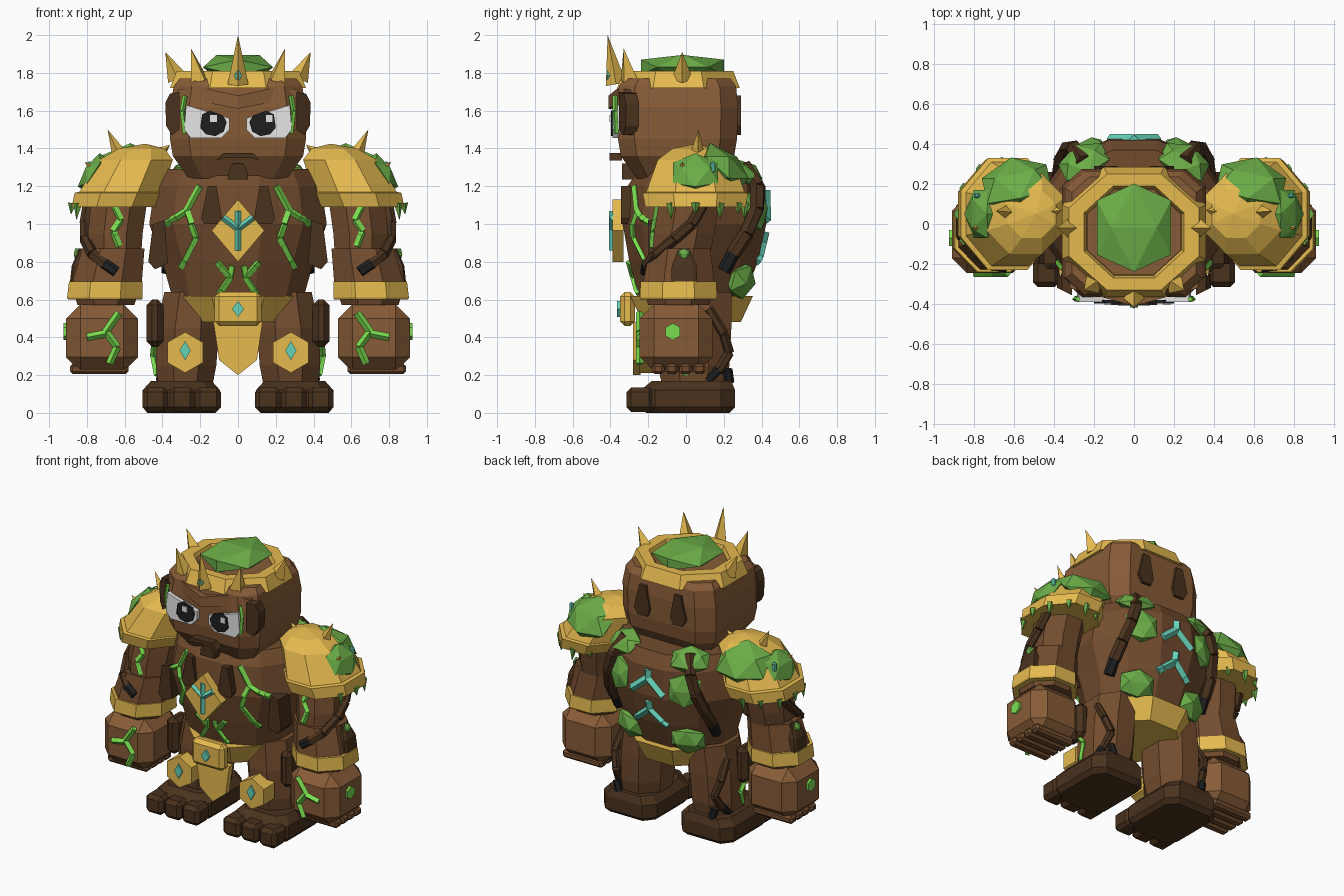
import bpy, bmesh, math
from mathutils import Vector, Matrix
from mathutils.bvhtree import BVHTree

if "Cube" in bpy.data.objects:
    bpy.data.objects.remove(bpy.data.objects["Cube"])

def material(name, rgb):
    m = bpy.data.materials.new(name)
    lin = [c / 12.92 if c <= 0.04045 else ((c + 0.055) / 1.055) ** 2.4 for c in rgb]
    m.diffuse_color = (*lin, 1)
    m.use_nodes = True
    m.node_tree.nodes["Principled BSDF"].inputs["Base Color"].default_value = m.diffuse_color
    return m

BROWN = material("light bark", (0.53, 0.36, 0.215))
MID = material("bark", (0.45, 0.30, 0.18))
DARK = material("dark bark", (0.29, 0.195, 0.115))
GOLD = material("gold", (0.90, 0.73, 0.31))
MOSS = material("moss green", (0.42, 0.68, 0.28))
GLOW = material("glowing green", (0.48, 0.87, 0.31))
TEAL = material("teal", (0.40, 0.82, 0.72))
WHITE = material("eye white", (0.90, 0.90, 0.90))
BLACK = material("black", (0.12, 0.12, 0.12))
surfaces = {}

def finish(name, bm, mat, mirror=False):
    bmesh.ops.remove_doubles(bm, verts=bm.verts, dist=1e-5)
    bmesh.ops.recalc_face_normals(bm, faces=bm.faces)
    surfaces[name] = BVHTree.FromBMesh(bm)
    me = bpy.data.meshes.new(name)
    bm.to_mesh(me)
    bm.free()
    me.materials.append(mat)
    ob = bpy.data.objects.new(name, me)
    bpy.context.collection.objects.link(ob)
    if mirror:
        mod = ob.modifiers.new("mirror", "MIRROR")
        mod.use_mirror_merge = False
    return ob

def poly(n):
    r = 1 / math.cos(math.pi / n)
    return [(r * math.cos(math.tau * (i + .5) / n), r * math.sin(math.tau * (i + .5) / n)) for i in range(n)]

def chamfered(c):
    k = 1 - c
    return [(1, -k), (1, k), (k, 1), (-k, 1), (-1, k), (-1, -k), (-k, -1), (k, -1)]

def loft(name, profile, rings, mat, mirror=False):
    """rings: (z, centre x, centre y, half width, half depth)"""
    bm = bmesh.new()
    loops = [[bm.verts.new((cx + rx * u, cy + ry * v, z)) for u, v in profile] for z, cx, cy, rx, ry in rings]
    n = len(profile)
    for a, b in zip(loops, loops[1:]):
        for i in range(n):
            bm.faces.new((a[i], a[(i + 1) % n], b[(i + 1) % n], b[i]))
    bm.faces.new(loops[0])
    bm.faces.new(loops[-1])
    return finish(name, bm, mat, mirror)

def box(name, lo, hi, bevel, mat, mirror=False):
    bm = bmesh.new()
    lo, hi = Vector(lo), Vector(hi)
    bmesh.ops.create_cube(bm, size=1, matrix=Matrix.Translation((lo + hi) / 2) @ Matrix.Diagonal((*(hi - lo), 1)))
    if bevel:
        bmesh.ops.bevel(bm, geom=bm.edges[:], offset=bevel, segments=1, affect='EDGES')
    return finish(name, bm, mat, mirror)

def plate(name, outline, y0, y1, mat, mirror=False, skew=0):
    """outline in x, z, extruded from y0 to y1, swept back by skew towards the sides"""
    bm = bmesh.new()
    f = bm.faces.new([bm.verts.new((x, y0, z)) for x, z in outline])
    new = bmesh.ops.extrude_face_region(bm, geom=[f])["geom"]
    for v in new:
        if isinstance(v, bmesh.types.BMVert):
            v.co.y = y1
    for v in bm.verts:
        v.co.y += skew * v.co.x
    return finish(name, bm, mat, mirror)

def cone(bm, a, b, r1, r2, n):
    a, b = Vector(a), Vector(b)
    d = b - a
    mat = Matrix.Translation((a + b) / 2) @ d.to_track_quat('Z', 'Y').to_matrix().to_4x4()
    bmesh.ops.create_cone(bm, cap_ends=True, segments=n, radius1=r1, radius2=r2, depth=d.length, matrix=mat)

def strips(name, paths, r, mat, mirror=False, n=4):
    bm = bmesh.new()
    for pts in paths:
        for a, b in zip(pts, pts[1:]):
            cone(bm, a, b, r, r, n)
    return finish(name, bm, mat, mirror)

def spikes(name, items, r, mat, mirror=False, n=4):
    bm = bmesh.new()
    for a, b in items:
        cone(bm, a, b, r, 0, n)
    return finish(name, bm, mat, mirror)

def on_surface(part, paths, side=-1, steps=4):
    """drop x, z paths onto the front (-1) or back (1) of a part"""
    out = []
    for path in paths:
        pts = []
        for (x0, z0), (x1, z1) in zip(path, path[1:]):
            for i in range(steps + 1):
                t = i / steps
                x, z = x0 + (x1 - x0) * t, z0 + (z1 - z0) * t
                hit = surfaces[part].ray_cast(Vector((x, 2 * side, z)), Vector((0, -side, 0)))[0]
                if hit and (not pts or (hit - pts[-1]).length > 1e-4):
                    pts.append(hit)
        out.append(pts)
    return out

def moss(name, loc, size, normal, mirror=True):
    """flattened twenty-sided clump with a ridge on top"""
    bm = bmesh.new()
    g = 2 / (1 + 5 ** .5)
    rot = Vector(normal).to_track_quat('Z', 'Y').to_matrix()
    for a in (-1, 1):
        for b in (-g, g):
            for p in ((a, b, 0), (0, a, b), (b, 0, a)):
                bm.verts.new(Vector(loc) + rot @ Vector([c * s for c, s in zip(p, size)]))
    bmesh.ops.convex_hull(bm, input=bm.verts)
    return finish(name, bm, MOSS, mirror)

def diamond(x, z, w, h):
    return [(x, z + h), (x + w, z), (x, z - h), (x - w, z)]

# Torso, belt and loincloth
loft("torso", poly(12), [(.55, 0, .03, .31, .25), (.62, 0, .03, .35, .28), (.8, 0, .04, .40, .34), (1.0, 0, .045, .47, .38),
     (1.2, 0, .055, .44, .365), (1.29, 0, .06, .39, .31)], MID)
loft("belt", poly(8), [(.48, 0, .03, .26, .26), (.62, 0, .03, .335, .325)], GOLD)
box("buckle", (-.125, -.35, .46), (.125, -.27, .64), .025, GOLD)
plate("buckle_gem", diamond(0, .55, .032, .042), -.365, -.34, TEAL)
plate("loincloth", [(-.13, .48), (.13, .48), (.1, .28), (0, .2), (-.1, .28)], -.28, -.24, GOLD)
plate("chest_emblem", diamond(0, .965, .14, .165), -.39, -.33, GOLD)
strips("chest_rune", [[(0, -.387, .86), (0, -.387, 1.07)], [(-.08, -.387, 1.035), (0, -.387, .975), (.08, -.387, 1.035)]],
       .02, TEAL)
plate("chest_bark", [(.115, 1.2), (.16, 1.2), (.195, 1.03), (.18, 1.0), (.09, 1.0), (.085, 1.03)], -.345, -.24, DARK, True)
plate("waist_bark", [(.39, 1.02), (.45, 1.0), (.475, .8), (.44, .76), (.37, .79)], -.2, -.08, DARK, True)
strips("torso_cracks", on_surface("torso", [[(.2, 1.2), (.27, 1.07), (.38, 1.0)], [(.27, 1.07), (.22, .93), (.3, .77)],
       [(.11, .8), (.04, .72), (.1, .63)], [(.04, .72), (.03, .78)]]), .02, GLOW, True)

# Back runes, moss and hanging roots
strips("back_runes", on_surface("torso", [p for z in (1.12, .9) for p in
       ([(0, z + .06), (0, z)], [(-.12, z - .1), (0, z), (.12, z - .1)])], 1), .026, TEAL)
moss("back_moss_top", (.25, .31, 1.27), (.12, .09, .05), (.3, .6, 1))
moss("back_moss_upper", (.25, .37, 1.08), (.1, .11, .04), (.5, 1, .1))
moss("back_moss_lower", (.22, .29, .70), (.11, .09, .06), (.4, 1, -.3))
strips("back_root", [[(.25, .31, 1.31), (.30, .38, 1.2), (.335, .375, 1.08), (.365, .32, .95), (.375, .25, .84)]],
       .04, DARK, True, 6)
strips("back_root_tip", [[(.375, .255, .85), (.375, .2, .75)]], .036, BLACK, True, 6)

# Head
loft("head", chamfered(.28), [(1.24, 0, -.04, .26, .22), (1.36, 0, -.045, .345, .30), (1.45, 0, -.045, .36, .315),
     (1.62, 0, -.045, .36, .32), (1.73, 0, -.045, .34, .31), (1.77, 0, -.045, .31, .28)], BROWN)
plate("brow", [(0, 1.61), (.31, 1.67), (.32, 1.71), (.2, 1.725), (0, 1.68)], -.41, -.33, BROWN, True, .28)
plate("ear_bark", [(.31, 1.7), (.36, 1.69), (.385, 1.64), (.38, 1.52), (.35, 1.47), (.31, 1.5)], -.51, -.44, DARK, True, .5)
plate("head_back_bark", [(.11, 1.68), (.16, 1.68), (.2, 1.52), (.17, 1.47), (.1, 1.47), (.08, 1.52)], .24, .29, DARK, True)
plate("eye", [(.275, 1.63), (.045, 1.56), (.045, 1.5), (.09, 1.455), (.25, 1.455), (.285, 1.5)], -.39, -.34, WHITE, True)
plate("pupil", [(.06, 1.54), (.075, 1.49), (.12, 1.465), (.17, 1.475), (.2, 1.51), (.19, 1.58), (.15, 1.6), (.08, 1.575)],
      -.398, -.38, BLACK, True)
for side, x in (("left", -.13), ("right", .165)):
    box(side + "_eye_glint", (x - .018, -.405, 1.54), (x + .018, -.39, 1.577), 0, WHITE)
plate("mouth", [(-.115, 1.335), (-.07, 1.35), (.07, 1.35), (.115, 1.335), (.08, 1.375), (-.08, 1.375)], -.405, -.34, DARK)
plate("chin", [(-.055, 1.235), (.055, 1.235), (.05, 1.28), (.025, 1.32), (-.025, 1.32), (-.05, 1.28)], -.34, -.2, DARK)
strips("face_cracks", [[(.28, -.375, 1.68), (.295, -.375, 1.6), (.28, -.37, 1.48)]], .013, GLOW, True)

# Crown with a moss clump inside
loft("crown", poly(8), [(1.72, 0, -.04, .36, .325), (1.81, 0, -.04, .325, .29), (1.81, 0, -.04, .25, .23),
     (1.75, 0, -.04, .23, .21)], GOLD)
loft("crown_inside", poly(8), [(1.75, 0, -.04, .22, .2), (1.785, 0, -.04, .235, .215)], BROWN)
spikes("crown_front_spike", [((0, -.37, 1.74), (0, -.415, 2.0))], .055, GOLD)
spikes("crown_side_spikes", [((.205, -.30, 1.76), (.25, -.33, 1.93)), ((.32, -.02, 1.77), (.385, -.02, 1.91))], .055, GOLD, True)
plate("crown_gem", diamond(0, 1.785, .02, .035), -.418, -.38, TEAL)
moss("head_moss", (0, -.018, 1.83), (.185, .22, .065), (0, 0, 1), False)

# Shoulder pads with moss, spikes and leaf fringe
loft("shoulder_pad", poly(8), [(1.09, .655, .05, .225, .265), (1.165, .63, .05, .235, .28), (1.17, .62, .05, .22, .26),
     (1.34, .54, .05, .195, .2), (1.40, .51, .05, .12, .12), (1.425, .49, .05, 0, 0)], GOLD, True)
spikes("shoulder_spikes", [((.62, .06, 1.35), (.69, .065, 1.5)), ((.43, .06, 1.36), (.36, .07, 1.42)),
       ((.74, -.01, 1.26), (.81, -.02, 1.33))], .045, GOLD, True)
moss("shoulder_moss_back", (.585, .2, 1.30), (.165, .14, .075), (.15, .7, .8))
moss("shoulder_moss_side", (.765, .05, 1.27), (.12, .105, .05), (.85, 0, .55))
rim = [(.655 + .22 * math.cos(math.radians(a)), .05 + .26 * math.sin(math.radians(a))) for a in (-30, 0, 30, 60, 90, 120)]
spikes("leaf_fringe", [((x, y, 1.11), (x + .01, y, 1.02 + .03 * (i % 2))) for i, (x, y) in enumerate(rim)], .026, MOSS, True, 5)
box("shoulder_gem", (.77, .13, 1.27), (.80, .155, 1.33), .008, TEAL, True)

# Arms
loft("upper_arm", poly(8), [(.8, .65, -.03, .135, .15), (.95, .65, -.01, .145, .16), (1.2, .62, .03, .15, .16)], MID, True)
loft("forearm", poly(8), [(.57, .7, -.04, .15, .16), (.68, .695, -.04, .185, .19), (.87, .66, -.03, .165, .16)], MID, True)
loft("wristband", poly(8), [(.6, .705, -.04, .195, .2), (.61, .705, -.04, .2, .205), (.695, .7, -.04, .195, .2)], GOLD, True)
box("fist", (.53, -.245, .22), (.91, .14, .575), .075, BROWN, True)
for i in range(4):
    y = -.18 + i * .073
    box(f"finger_{i + 1}", (.58, y, .205), (.89, y + .065, .26), .015, MID, True)
strips("fist_cracks", [[(.63, -.245, .53), (.70, -.245, .43), (.64, -.245, .35), (.68, -.245, .26)],
       [(.70, -.245, .42), (.8, -.245, .4)]], .02, GLOW, True)
strips("fist_gem", [[(.89, -.07, .43), (.925, -.07, .43)]], .045, GLOW, True, 6)
strips("arm_cracks", on_surface("upper_arm", [[(.66, 1.1), (.62, 1.02), (.66, .96), (.63, .88)]]), .02, GLOW, True)
strips("arm_root", [[(.79, .1, 1.12), (.81, .03, 1.0), (.81, -.06, .92), (.77, -.16, .84), (.7, -.21, .78)]], .03, DARK, True, 6)
strips("arm_root_tip", [[(.71, -.205, .79), (.645, -.215, .745)]], .03, BLACK, True, 6)
loft("forearm_bark", chamfered(.3), [(.69, .86, -.01, .03, .07), (.78, .85, -.01, .03, .065), (.87, .815, -.01, .025, .03)],
     DARK, True)
moss("forearm_moss", (.85, -.01, .84), (.03, .03, .02), (1, 0, 0))

# Legs
loft("leg", poly(8), [(.12, .28, .04, .14, .16), (.25, .275, .04, .16, .19), (.45, .265, .04, .165, .2),
     (.64, .25, .05, .14, .19)], MID, True)
hexagon = [(math.sin(i * math.pi / 3), math.cos(i * math.pi / 3)) for i in range(6)]
plate("knee_plate", [(.28 + .108 * a, .32 + .108 * b) for a, b in hexagon], -.25, -.13, GOLD, True)
plate("knee_gem", diamond(.28, .33, .03, .05), -.262, -.24, TEAL, True)
box("thigh_bark", (.395, -.12, .35), (.485, .04, .6), .03, DARK, True)
strips("leg_cracks", [[(.445, .0, .5), (.44, -.05, .4), (.45, .04, .3), (.43, -.01, .2)]], .016, GLOW, True)
strips("leg_root", [[(.4, .12, .55), (.41, .2, .42), (.38, .23, .32), (.4, .17, .22)]], .026, DARK, True, 6)
strips("leg_root_tip", [[(.4, .17, .23), (.41, .11, .17)], [(.38, .22, .23), (.36, .23, .16)]], .026, BLACK, True, 6)

# Feet
loft("foot", chamfered(.3), [(0, .3, .01, .18, .22), (.03, .3, .01, .205, .25), (.12, .3, .01, .205, .25),
     (.17, .3, .03, .16, .21)], DARK, True)
for i in range(3):
    x = .09 + i * .14
    box(f"toe_{i + 1}", (x, -.315, .005), (x + .135, -.17, .135), .025, DARK, True)
